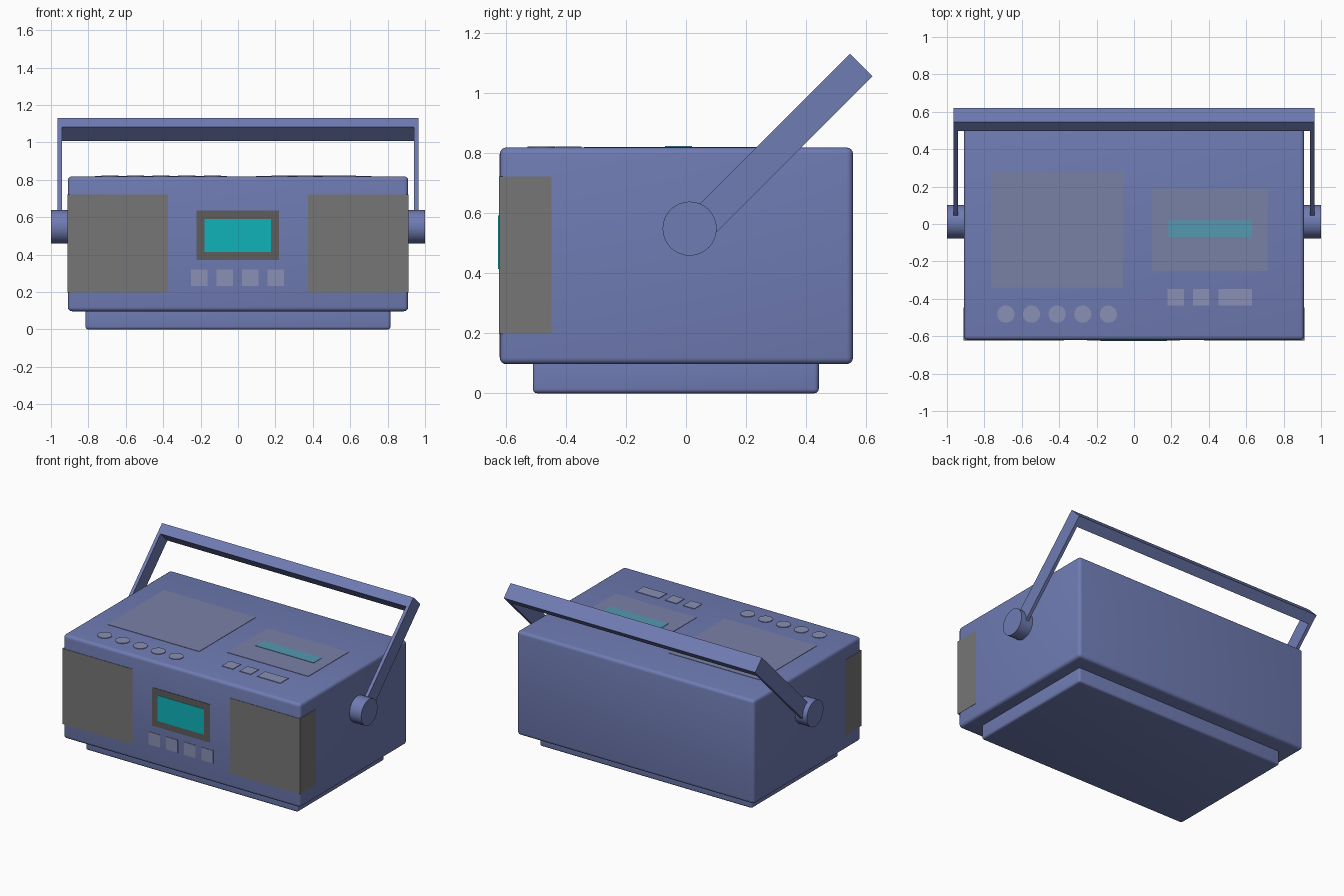
import bpy, bmesh, math
from mathutils import Matrix

if "Cube" in bpy.data.objects:
    bpy.data.objects.remove(bpy.data.objects["Cube"])


def material(name, rgb):
    m = bpy.data.materials.new(name)
    m.diffuse_color = (*rgb, 1)
    m.use_nodes = True
    m.node_tree.nodes["Principled BSDF"].inputs["Base Color"].default_value = m.diffuse_color
    return m


BLUE = material("blue_plastic", (0.16, 0.20, 0.45))
GREY = material("speaker_grey", (0.18, 0.18, 0.18))
FRAME = material("frame_grey", (0.11, 0.11, 0.11))
PANEL = material("panel_grey_blue", (0.19, 0.22, 0.38))
BUTTON = material("button_lilac", (0.25, 0.28, 0.46))
CYAN = material("screen_cyan", (0.005, 0.45, 0.49))
WINDOW = material("window_teal", (0.09, 0.32, 0.44))


def finish(bm, name, mat):
    bmesh.ops.recalc_face_normals(bm, faces=bm.faces)
    me = bpy.data.meshes.new(name)
    bm.to_mesh(me)
    bm.free()
    ob = bpy.data.objects.new(name, me)
    me.materials.append(mat)
    bpy.context.collection.objects.link(ob)
    return ob


def smooth(ob):
    bpy.ops.object.select_all(action='DESELECT')
    ob.select_set(True)
    bpy.context.view_layer.objects.active = ob
    bpy.ops.object.shade_smooth_by_angle(angle=math.radians(35))


def box(name, x, y, z, mat, bevel=0):
    """Box from (min, max) ranges, with optional rounded edges."""
    bm = bmesh.new()
    size = [b - a for a, b in (x, y, z)]
    mid = [(a + b) / 2 for a, b in (x, y, z)]
    bmesh.ops.create_cube(bm, size=1, matrix=Matrix.Translation(mid) @ Matrix.Diagonal((*size, 1)))
    if bevel:
        bmesh.ops.bevel(bm, geom=bm.edges[:], offset=bevel, segments=4, profile=0.5, affect='EDGES')
    ob = finish(bm, name, mat)
    if bevel:
        smooth(ob)
    return ob


def cylinder(name, loc, radius, depth, mat, axis='Z', sides=32):
    bm = bmesh.new()
    rot = Matrix.Rotation(math.pi / 2, 4, 'Y') if axis == 'X' else Matrix()
    bmesh.ops.create_cone(bm, cap_ends=True, segments=sides, radius1=radius, radius2=radius,
                          depth=depth, matrix=Matrix.Translation(loc) @ rot)
    ob = finish(bm, name, mat)
    smooth(ob)
    return ob


# Case and foot
box("body", (-0.91, 0.91), (-0.62, 0.556), (0.097, 0.818), BLUE, 0.022)
box("base_foot", (-0.815, 0.815), (-0.51, 0.442), (0, 0.13), BLUE, 0.015)

# Wrap-around speakers and handle pivots, one per side
for side, s in (("left", -1), ("right", 1)):
    box(side + "_speaker", sorted((s * 0.374, s * 0.912)), (-0.623, -0.447), (0.197, 0.721), GREY)
    cylinder(side + "_handle_pivot", (s * 0.95, 0.012, 0.548), 0.09, 0.10, BLUE, 'X')

# Front display with its row of buttons
box("display_frame", (-0.223, 0.22), (-0.623, -0.60), (0.37, 0.635), FRAME)
box("display_screen", (-0.18, 0.177), (-0.625, -0.60), (0.414, 0.591), CYAN)
for i in range(4):
    x = -0.207 + i * 0.136
    box(f"front_button_{i + 1}", (x - 0.044, x + 0.044), (-0.623, -0.60), (0.233, 0.321), BUTTON)

# Top lid, cassette panel and window
box("disc_lid", (-0.765, -0.06), (-0.34, 0.28), (0.80, 0.8205), PANEL)
box("cassette_panel", (0.095, 0.715), (-0.25, 0.19), (0.80, 0.8205), PANEL)
box("cassette_window", (0.185, 0.63), (-0.07, 0.02), (0.80, 0.823), WINDOW)

# Top buttons
for i, x in enumerate(((0.18, 0.266), (0.316, 0.403), (0.452, 0.63))):
    box(f"top_button_{i + 1}", x, (-0.435, -0.348), (0.80, 0.822), BUTTON)
for i in range(5):
    cylinder(f"round_button_{i + 1}", (-0.685 + i * 0.137, -0.482, 0.811), 0.046, 0.022, BUTTON)

# Carry handle: U profile extruded, then leaned back 45 degrees
bm = bmesh.new()
top, w, t, bar, half = 0.782, 0.965, 0.023, 0.07, 0.053
outline = [(-w, 0), (-w, top), (w, top), (w, 0), (w - t, 0),
           (w - t, top - bar), (t - w, top - bar), (t - w, 0)]
face = bm.faces.new([bm.verts.new((x, -half, z)) for x, z in outline])
ext = bmesh.ops.extrude_face_region(bm, geom=[face])
bmesh.ops.translate(bm, vec=(0, 2 * half, 0),
                    verts=[g for g in ext["geom"] if isinstance(g, bmesh.types.BMVert)])
handle = finish(bm, "carry_handle", BLUE)
handle.location = (0, 0.03, 0.54)
handle.rotation_euler = (-math.pi / 4, 0, 0)
